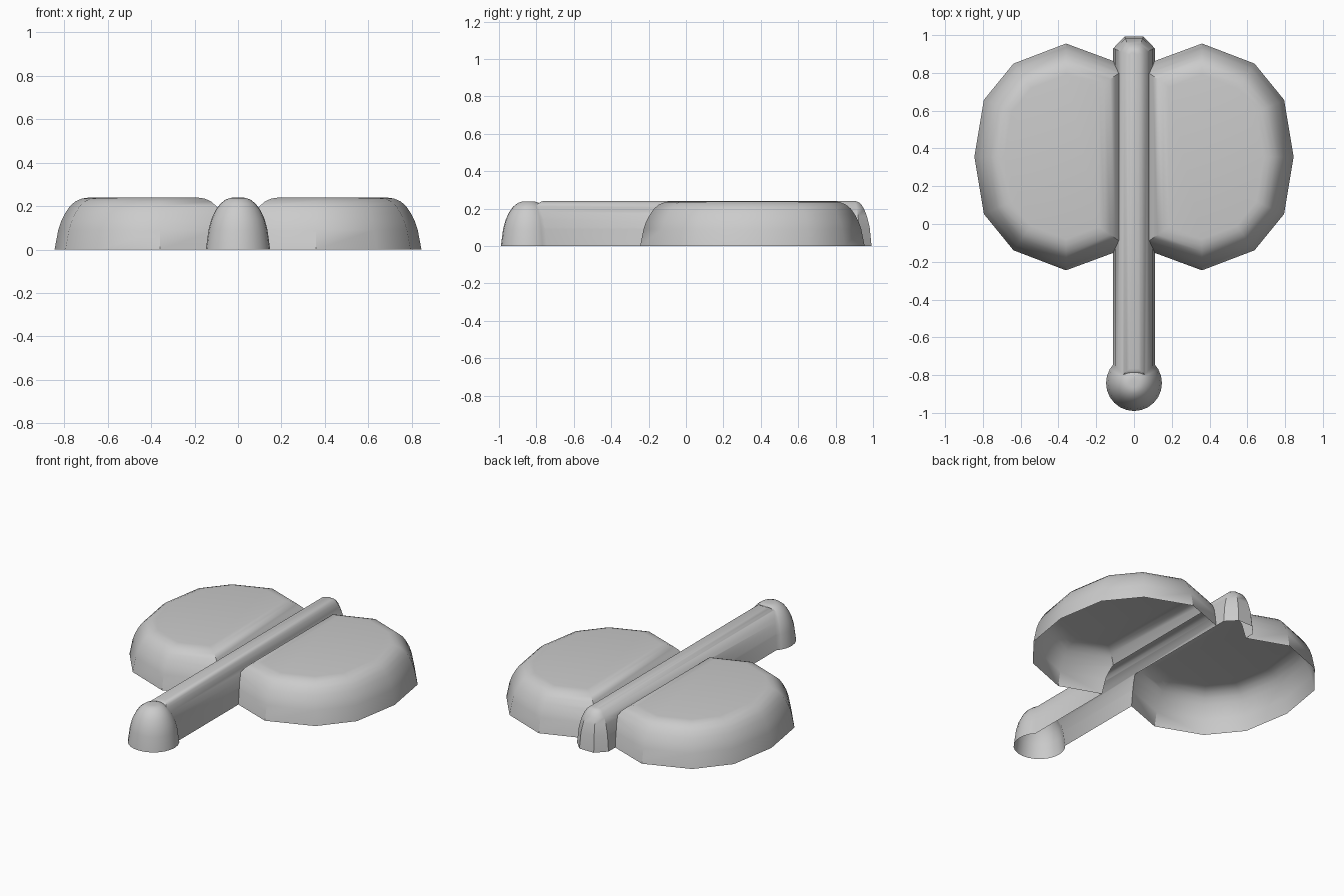
import bpy, bmesh, math
from mathutils import Vector

if "Cube" in bpy.data.objects:
    bpy.data.objects.remove(bpy.data.objects["Cube"])


def inset(outline, d):
    """Mitred inward offset of a convex counter-clockwise outline."""
    pts = [Vector(p) for p in outline]
    out = []
    for i, p in enumerate(pts):
        a = (p - pts[i - 1]).normalized()
        b = (pts[(i + 1) % len(pts)] - p).normalized()
        n1, n2 = Vector((-a.y, a.x)), Vector((-b.y, b.x))
        out.append(p + (n1 + n2) * d / (1 + n1.dot(n2)))
    return out


def domed_solid(name, outline, profile):
    """Stack inset copies of an outline following (inset, height) pairs."""
    bm = bmesh.new()
    rings = [[bm.verts.new((p.x, p.y, z)) for p in inset(outline, d)] for d, z in profile]
    n = len(outline)
    for lo, hi in zip(rings, rings[1:]):
        for i in range(n):
            j = (i + 1) % n
            bm.faces.new((lo[i], lo[j], hi[j], hi[i]))
    bm.faces.new(rings[-1])
    bm.faces.new(rings[0][::-1])
    mesh = bpy.data.meshes.new(name)
    bm.to_mesh(mesh)
    bm.free()
    obj = bpy.data.objects.new(name, mesh)
    bpy.context.collection.objects.link(obj)
    return obj


# Blades: faceted fan, symmetric about y = 0.355, mirrored in x
half = [(0.84, 0), (0.79, 0.30), (0.635, 0.49), (0.36, 0.595), (0.035, 0.475)]
cy = 0.355
right = [(x, cy + y) for x, y in half] + [(x, cy - y) for x, y in half[:0:-1]]
left = [(-x, y) for x, y in right[::-1]]
edge = [(-0.005, 0), (0.012, 0.09), (0.025, 0.13), (0.045, 0.17), (0.065, 0.2),
        (0.09, 0.222), (0.12, 0.235), (0.15, 0.239)]

# Shaft: long bar with a chamfered far end
shaft_outline = [(-0.11, -0.85), (0.11, -0.85), (0.11, 0.93), (0.05, 0.992),
                 (-0.05, 0.992), (-0.11, 0.93)]
shaft_edge = [(0, 0), (0.01, 0.1), (0.025, 0.16), (0.04, 0.198), (0.055, 0.222),
              (0.07, 0.235), (0.085, 0.24)]

# Pommel: round dome at the near end
knob_outline = [(0.148 * math.cos(2 * math.pi * i / 24),
                 -0.842 + 0.148 * math.sin(2 * math.pi * i / 24)) for i in range(24)]
knob_edge = [(0, 0), (0.012, 0.09), (0.025, 0.14), (0.045, 0.182), (0.065, 0.21),
             (0.09, 0.23), (0.11, 0.237), (0.125, 0.2385)]

axe = domed_solid("double_axe", shaft_outline, shaft_edge)
parts = [domed_solid("right_blade", right, edge),
         domed_solid("left_blade", left, edge),
         domed_solid("pommel", knob_outline, knob_edge)]

# Fuse everything into one skin
bpy.context.view_layer.objects.active = axe
for part in parts:
    mod = axe.modifiers.new("fuse", 'BOOLEAN')
    mod.operation = 'UNION'
    mod.solver = 'EXACT'
    mod.object = part
    bpy.ops.object.modifier_apply(modifier=mod.name)
    bpy.data.objects.remove(part)

# Open the underside so it is a hollow shell
bm = bmesh.new()
bm.from_mesh(axe.data)
base = [f for f in bm.faces if all(v.co.z < 0.001 for v in f.verts)]
bmesh.ops.delete(bm, geom=base, context='FACES')
bm.to_mesh(axe.data)
bm.free()

bpy.ops.object.select_all(action='DESELECT')
axe.select_set(True)
bpy.ops.object.shade_smooth_by_angle(angle=math.radians(40))
